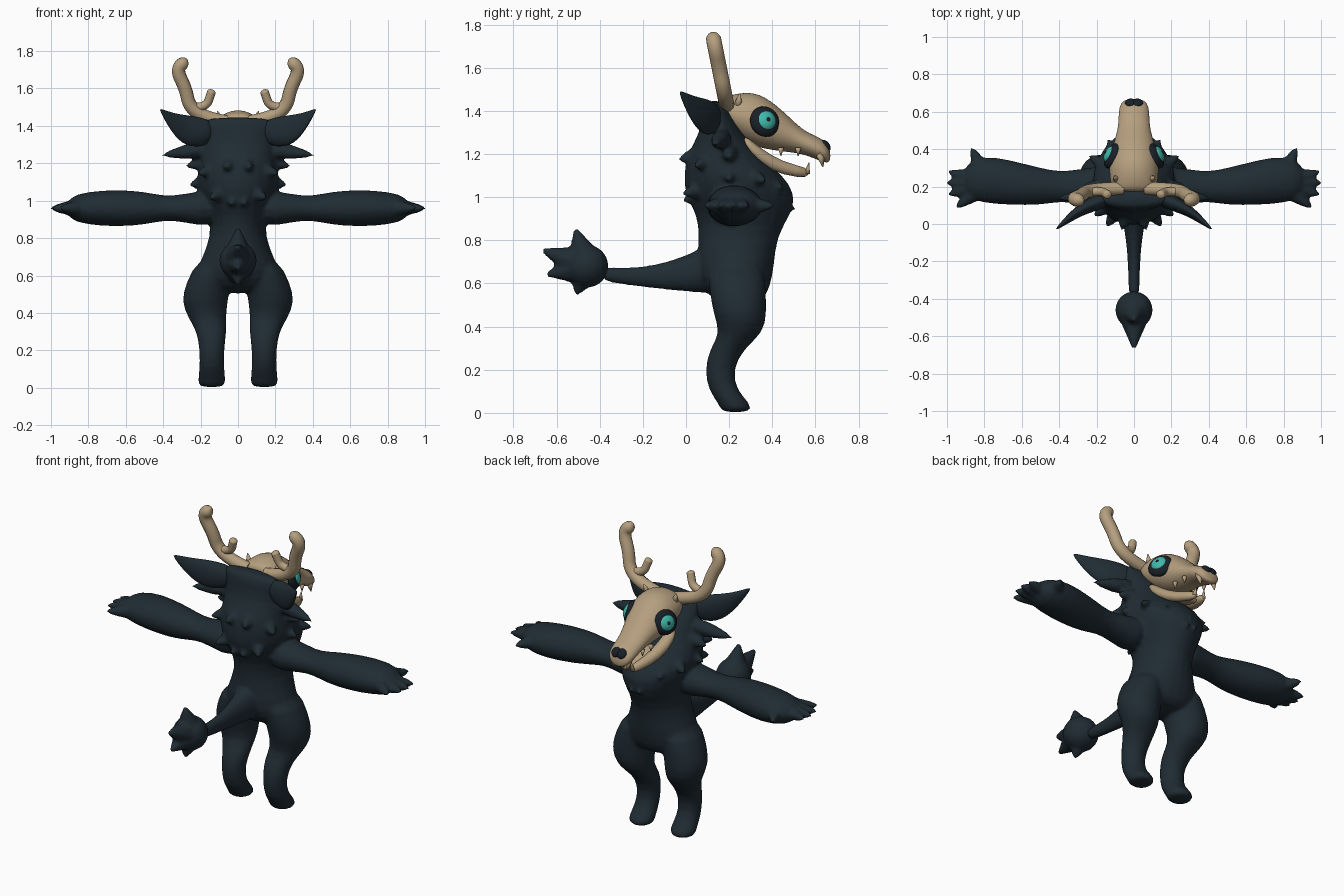
import bpy, bmesh, math
from mathutils import Matrix, Vector

cube = bpy.data.objects.get("Cube")
if cube:
    bpy.data.objects.remove(cube, do_unlink=True)


def material(name, *rgb):
    mat = bpy.data.materials.new(name)
    mat.use_nodes = True
    mat.diffuse_color = (*rgb, 1)
    shader = mat.node_tree.nodes["Principled BSDF"]
    shader.inputs["Base Color"].default_value = mat.diffuse_color
    return mat


FUR = material("dark fur", .014, .025, .033)
BONE = material("bone", .46, .345, .21)
BLACK = material("socket black", .009, .014, .02)
TEAL = material("teal iris", .05, .48, .4)
SIDES = {"left": 1, "right": -1}


def loft(bm, axis, rows, side=1, segments=12):
    """Closed tube of ovals: each row is a centre, one radius and an optional second radius."""
    rings = []
    for x, y, z, *radii in rows:
        ring = []
        for i in range(segments):
            angle = math.tau * i / segments
            u = radii[0] * math.cos(angle)
            v = radii[-1] * math.sin(angle)
            offset = {"x": (0, u, v), "y": (u, 0, v), "z": (u, v, 0)}[axis]
            point = Vector((x, y, z)) + Vector(offset) * 1.04
            point.x *= side
            ring.append(bm.verts.new(point))
        rings.append(ring)
    for lower, upper in zip(rings, rings[1:]):
        for i in range(segments):
            bm.faces.new((lower[i - 1], lower[i], upper[i], upper[i - 1]))
    bm.faces.new(rings[0])
    bm.faces.new(rings[-1])


def centred(rows):
    """Put rows of y, z and radii on the middle plane."""
    return [(0, *row) for row in rows]


def oriented(centre, direction, scale):
    turn = Vector(direction).to_track_quat("Z", "Y")
    return Matrix.LocRotScale(Vector(centre), turn, Vector(scale))


def spike(bm, base, tip, radius, side=1):
    base, tip = Vector(base), Vector(tip)
    base.x *= side
    tip.x *= side
    length = tip - base
    bmesh.ops.create_cone(bm, cap_ends=True, segments=8, radius1=radius, radius2=radius / 10,
                          depth=length.length,
                          matrix=oriented((base + tip) / 2, length, (1, 1, 1)))


def ball(bm, centre, direction, radius, thickness):
    bmesh.ops.create_uvsphere(bm, u_segments=24, v_segments=12, radius=1,
                              matrix=oriented(centre, direction, (radius, radius, thickness)))


def finish(bm, name, mat, subsurf=0, voxel=0):
    bmesh.ops.recalc_face_normals(bm, faces=bm.faces)
    mesh = bpy.data.meshes.new(name)
    bm.to_mesh(mesh)
    bm.free()
    mesh.materials.append(mat)
    mesh.shade_smooth()
    obj = bpy.data.objects.new(name, mesh)
    bpy.context.collection.objects.link(obj)
    if subsurf:
        mod = obj.modifiers.new("round", "SUBSURF")
        mod.levels = mod.render_levels = subsurf
    if voxel:
        mod = obj.modifiers.new("blend", "REMESH")
        mod.mode = "VOXEL"
        mod.voxel_size = voxel
        mod.use_smooth_shade = True
        mod = obj.modifiers.new("soften", "SMOOTH")
        mod.iterations = 5


def dome(name, centre, direction, radius, thickness, mat):
    bm = bmesh.new()
    ball(bm, centre, direction, radius, thickness)
    finish(bm, name, mat)


# Torso and hood
body = bmesh.new()
loft(body, "z", centred([(.25, .5, .15, .1), (.23, .58, .24, .16), (.23, .68, .2, .18),
                         (.24, .82, .14, .18), (.27, .92, .16, .22), (.25, 1.02, .21, .26),
                         (.22, 1.1, .23), (.17, 1.2, .2, .17), (.17, 1.3, .19, .1),
                         (.14, 1.4, .2, .07), (.13, 1.45, .18, .04)]))

# Tail, flaring into the hips
tail = []
for i in range(7):
    t = i / 6
    y = t * .6 - .4
    tail.append((y, .63 + .4 * (y + .2) ** 2, .03 + .09 * t ** 3, .035 + .11 * t ** 2))
loft(body, "y", centred(tail))

# Legs, arms, fanned fingers, and fur locks growing outward from neck and chest
leg = [(.12, .23, .7, .09, .14), (.16, .24, .56, .12, .13), (.18, .25, .46, .125),
       (.165, .26, .37, .1), (.14, .19, .3, .08), (.14, .15, .2, .065),
       (.14, .17, .1, .066), (.14, .23, .04, .075), (.14, .23, 0, .07)]
arm = [(.1, .2, .13, .12), (.3, .2, .09, .07), (.4, .2, .08, .065), (.5, .2, .1, .09),
       (.65, .22, .12, .1), (.8, .24, .13, .09), (.92, .23, .09, .06)]
lock_tips = [(.43, .13, 1.24), (.3, .2, 1.18), (.23, .03, 1.14), (.07, -.05, 1.17),
             (.16, -.03, 1.01), (.04, -.03, .98), (.28, .2, 1.08), (.26, .38, 1.07),
             (.15, .47, 1.04), (.03, .53, .94)]
palm = Vector((.78, .22, .96))
for side in SIDES.values():
    loft(body, "z", leg, side)
    loft(body, "x", [(x, y, palm.z, *radii) for x, y, *radii in arm], side)
    for degrees in (66, 17, 0, -18, -40):
        angle = math.radians(degrees)
        tip = palm + Vector((math.cos(angle) * .25, math.sin(angle) * .23, 0))
        spike(body, palm, tip, .085, side)
    for tip in lock_tips:
        root = Vector((0, .2, tip[2] + .06))
        spike(body, Vector(tip).lerp(root, .7), tip, .085, side)
finish(body, "body", FUR, subsurf=1, voxel=.011)

# Tail tuft with pointed locks
tuft = bmesh.new()
centre = Vector((0, -.46, .68))
ball(tuft, centre, (0, 1, 0), .1, .1)
for degrees, length in ((107, .18), (160, .22), (192, .19), (250, .14)):
    angle = math.radians(degrees)
    spike(tuft, centre, centre + Vector((0, math.cos(angle), math.sin(angle))) * length, .1)
finish(tuft, "tail_tuft", FUR, voxel=.01)

# Ears
ear = [(.12, .14, 1.37, .05, .06), (.25, .1, 1.365, .04, .09),
       (.34, .04, 1.4, .03, .065), (.42, -.03, 1.49, .006)]
for label, side in SIDES.items():
    bm = bmesh.new()
    loft(bm, "x", ear, side)
    finish(bm, label + "_ear", FUR, subsurf=2)

# Skull mask
skull = bmesh.new()
loft(skull, "y", centred([(.17, 1.4, .1, .05), (.2, 1.39, .12, .08), (.27, 1.37, .13, .115),
                          (.36, 1.35, .13, .125), (.48, 1.29, .09, .08), (.55, 1.25, .08, .05),
                          (.64, 1.215, .08, .055), (.67, 1.19, .04, .03)]), segments=16)
finish(skull, "skull", BONE, subsurf=2)

# Lower jaw: two side bars meeting at the chin, with a floor between
jaw_bar = [(.1, .26, 1.27, .03), (.09, .34, 1.19, .04), (.06, .45, 1.13, .03), (.02, .58, 1.11, .025)]
jaw = bmesh.new()
loft(jaw, "y", centred([(.3, 1.19, .08, .02), (.55, 1.1, .04, .02)]))

# Teeth and brow nubs
teeth = bmesh.new()
for side in SIDES.values():
    loft(jaw, "y", jaw_bar, side)
    spike(teeth, (.05, .62, 1.21), (.05, .635, 1.14), .025, side)
    spike(teeth, (.03, .56, 1.11), (.03, .57, 1.16), .015, side)
    spike(teeth, (.09, .24, 1.42), (.11, .25, 1.48), .025, side)
    for y in (.44, .52):
        spike(teeth, (.07, y, 1.23), (.07, y, 1.19), .015, side)
finish(jaw, "lower_jaw", BONE, subsurf=1)
finish(teeth, "teeth_and_nubs", BONE)


def antler(name, branches, side):
    """Blunt curved branches given as x and z points."""
    curve = bpy.data.curves.new(name, "CURVE")
    curve.dimensions = "3D"
    curve.bevel_depth = .036
    curve.use_fill_caps = True
    for points, size in branches:
        spline = curve.splines.new("NURBS")
        spline.points.add(len(points) - 1)
        spline.order_u = 3
        spline.use_endpoint_u = True
        spline.resolution_u = 8
        for point, (x, z) in zip(spline.points, points):
            point.co = (x * side, .19 - .2 * max(z - 1.42, 0), z, 1)
            point.radius = size
        spline.points[-1].radius = .05
    curve.materials.append(BONE)
    obj = bpy.data.objects.new(name, curve)
    bpy.context.collection.objects.link(obj)
    bpy.ops.object.select_all(action="DESELECT")
    obj.select_set(True)
    bpy.context.view_layer.objects.active = obj
    bpy.ops.object.convert(target="MESH")
    bpy.ops.object.shade_smooth()


# Antlers, eyes and nose
beam = [(.06, 1.42), (.17, 1.44), (.26, 1.5), (.28, 1.6), (.33, 1.7), (.28, 1.75), (.27, 1.756)]
tine = [(.23, 1.5), (.17, 1.5), (.145, 1.57), (.14, 1.59), (.138, 1.595)]
for label, side in SIDES.items():
    antler(label + "_antler", [(beam, 1), (tine, .65)], side)
    gaze = Vector((.86 * side, .4, .25)).normalized()
    eye = Vector((.115 * side, .365, 1.35))
    dome(label + "_eye_socket", eye, gaze, .073, .035, BLACK)
    dome(label + "_iris", eye + gaze * .018, gaze, .047, .026, TEAL)
    dome(label + "_pupil", eye + gaze * .038, gaze, .013, .009, BLACK)
    dome(label + "_nostril", (.018 * side, .648, 1.24), (0, 1, .8), .03, .017, BLACK)
